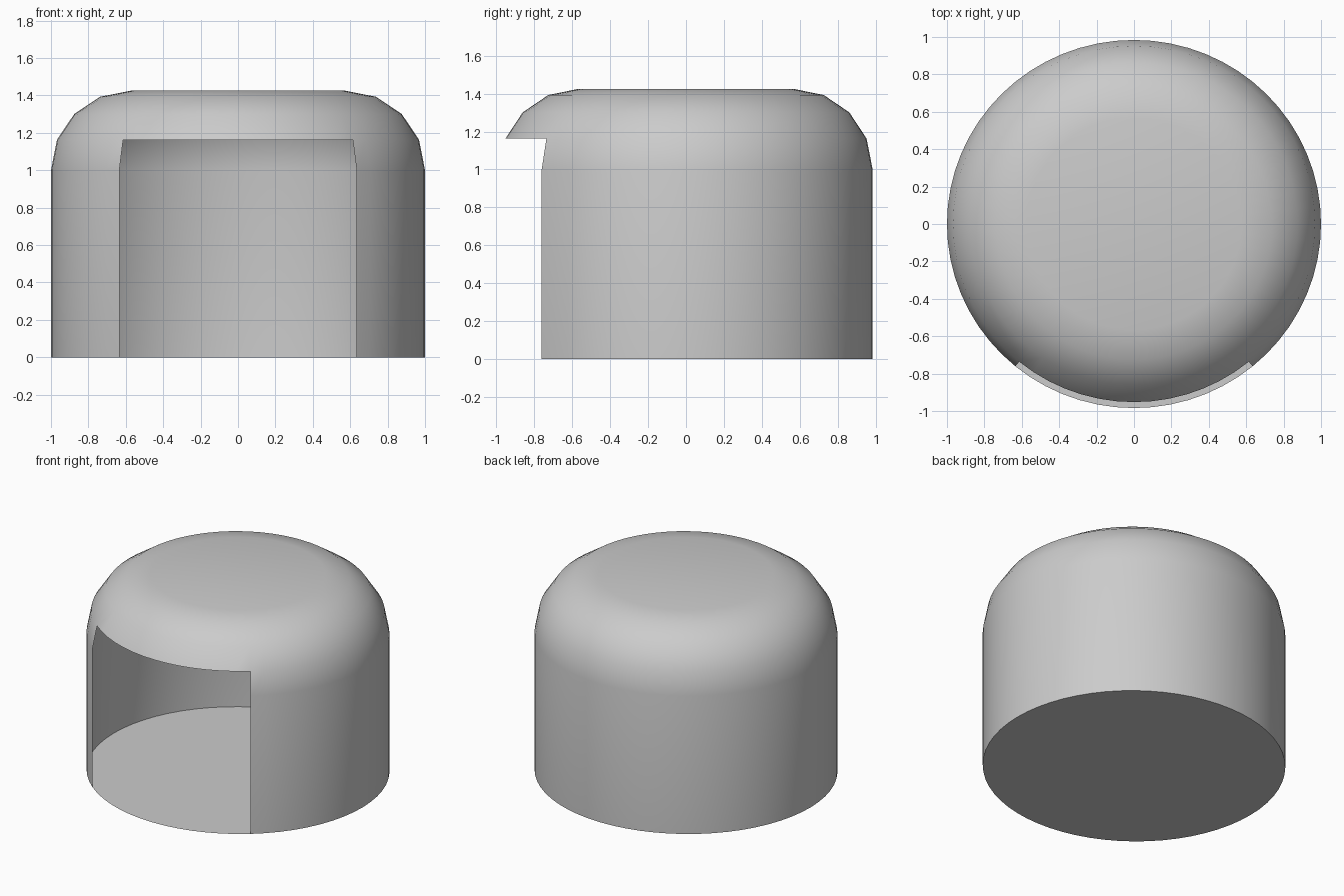
import bpy, bmesh, math

cube = bpy.data.objects.get("Cube")
if cube:
    bpy.data.objects.remove(cube, do_unlink=True)

SEGMENTS = 64
DEPTH = 0.984          # slight flattening front to back
BEVEL = 0.425          # radius of the rounded shoulder
OPENING_HALF = 7       # half width of the doorway, in segments

grey = bpy.data.materials.new("plain grey")
grey.use_nodes = True
colour = (0.6, 0.6, 0.6, 1)
grey.diffuse_color = colour
grey.node_tree.nodes["Principled BSDF"].inputs["Base Color"].default_value = colour


def ring(bm, radius, z):
    verts = []
    for i in range(SEGMENTS):
        a = math.tau * i / SEGMENTS
        verts.append(bm.verts.new((radius * math.cos(a), DEPTH * radius * math.sin(a), z)))
    return verts


def finish(bm, name):
    mesh = bpy.data.meshes.new(name)
    bm.to_mesh(mesh)
    bm.free()
    mesh.materials.append(grey)
    obj = bpy.data.objects.new(name, mesh)
    bpy.context.collection.objects.link(obj)
    return obj


# Domed shell: straight wall, four-step rounded shoulder, flat top
bm = bmesh.new()
profile = [(1, 0)]
for step in range(5):
    a = math.radians(22.5 * step)
    profile.append((1 - BEVEL + BEVEL * math.cos(a), 1 + BEVEL * math.sin(a)))
rings = [ring(bm, r, z) for r, z in profile]
front = SEGMENTS * 3 // 4
for level, (low, high) in enumerate(zip(rings, rings[1:])):
    for i in range(SEGMENTS):
        # Doorway left open through the wall and the first shoulder step
        if level < 2 and front - OPENING_HALF <= i < front + OPENING_HALF:
            continue
        j = (i + 1) % SEGMENTS
        bm.faces.new((low[i], low[j], high[j], high[i]))
bm.faces.new(rings[-1])
loose = [v for v in bm.verts if not v.link_faces]
bmesh.ops.delete(bm, geom=loose, context="VERTS")
shell = finish(bm, "domed_shell")

bpy.ops.object.select_all(action="DESELECT")
shell.select_set(True)
bpy.context.view_layer.objects.active = shell
bpy.ops.object.shade_smooth_by_angle(angle=math.radians(35))

# Floor disc
bm = bmesh.new()
bm.faces.new(reversed(ring(bm, 1, 0)))
finish(bm, "floor")
